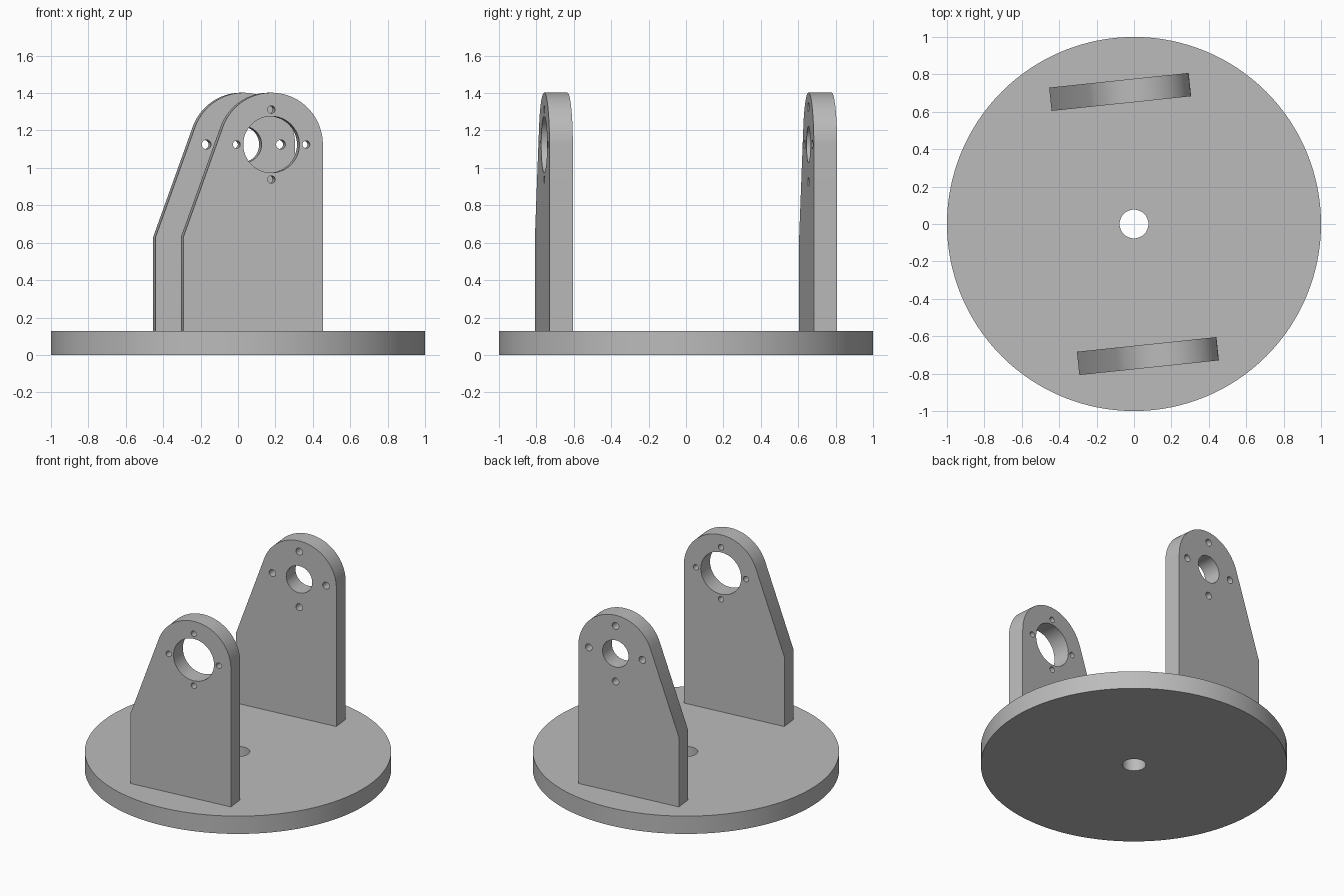
import bpy, bmesh
from math import sin, cos, atan2, asin, hypot, pi, radians
from mathutils import Matrix

cube = bpy.data.objects.get("Cube")
if cube:
    bpy.data.objects.remove(cube, do_unlink=True)

grey = bpy.data.materials.new("plain grey")
grey.use_nodes = True
colour = (0.5, 0.5, 0.5, 1)
grey.diffuse_color = colour
grey.node_tree.nodes["Principled BSDF"].inputs["Base Color"].default_value = colour


def arc(cx, cy, r, start=0.0, end=2 * pi, n=48):
    """Points along an arc; a full circle leaves out the repeated last point."""
    full = abs(end - start - 2 * pi) < 1e-6
    return [(cx + r * cos(start + (end - start) * i / n),
             cy + r * sin(start + (end - start) * i / n))
            for i in range(n if full else n + 1)]


def extruded_plate(name, loops, thickness, matrix):
    """Flat plate from an outline and its holes, extruded about its middle."""
    curve = bpy.data.curves.new(name, 'CURVE')
    curve.dimensions = '2D'
    curve.fill_mode = 'BOTH'
    curve.extrude = thickness / 2
    for loop in loops:
        spline = curve.splines.new('POLY')
        spline.points.add(len(loop) - 1)
        for point, (x, y) in zip(spline.points, loop):
            point.co = (x, y, 0, 1)
        spline.use_cyclic_u = True
    obj = bpy.data.objects.new(name, curve)
    bpy.context.collection.objects.link(obj)
    bpy.ops.object.select_all(action='DESELECT')
    obj.select_set(True)
    bpy.context.view_layer.objects.active = obj
    bpy.ops.object.convert(target='MESH')
    obj = bpy.context.object
    obj.name = name

    # Weld caps to walls
    bm = bmesh.new()
    bm.from_mesh(obj.data)
    bmesh.ops.remove_doubles(bm, verts=bm.verts, dist=0.0001)
    bmesh.ops.recalc_face_normals(bm, faces=bm.faces)
    bm.to_mesh(obj.data)
    bm.free()
    obj.data.materials.clear()
    obj.data.materials.append(grey)
    obj.matrix_world = matrix
    bpy.ops.object.shade_smooth_by_angle(angle=radians(30))
    return obj


# Round base with centre hole
BASE = 0.128
extruded_plate("base_disc", [arc(0, 0, 1, n=128), arc(0, 0, 0.077)],
               BASE, Matrix.Translation((0, 0, BASE / 2)))

# Upright outline: rounded head, one straight side, one sloping side
HALF, SHOULDER, R = 0.375, 0.63, 0.277
CX, CZ = HALF - R, 1.125
dx, dz = CX + HALF, CZ - SHOULDER
tangent = atan2(dz, dx) + asin(R / hypot(dx, dz)) + pi / 2
outline = [(-HALF, BASE), (HALF, BASE)]
outline += arc(CX, CZ, R, 0, tangent, 40) + [(-HALF, SHOULDER)]


def upright(name, y, bore, bolt_circle, bolt):
    loops = [outline, arc(CX, CZ, bore)]
    for i in range(4):
        a = i * pi / 2
        loops.append(arc(CX + bolt_circle * cos(a), CZ + bolt_circle * sin(a),
                         bolt, n=24))
    matrix = (Matrix.Rotation(radians(6), 4, 'Z')
              @ Matrix.Translation((0, y, 0))
              @ Matrix.Rotation(pi / 2, 4, 'X'))
    extruded_plate(name, loops, 0.125, matrix)


# Bearing uprights, front with the larger bore
upright("front_upright", -0.71, 0.151, 0.187, 0.02)
upright("back_upright", 0.71, 0.097, 0.2, 0.025)
